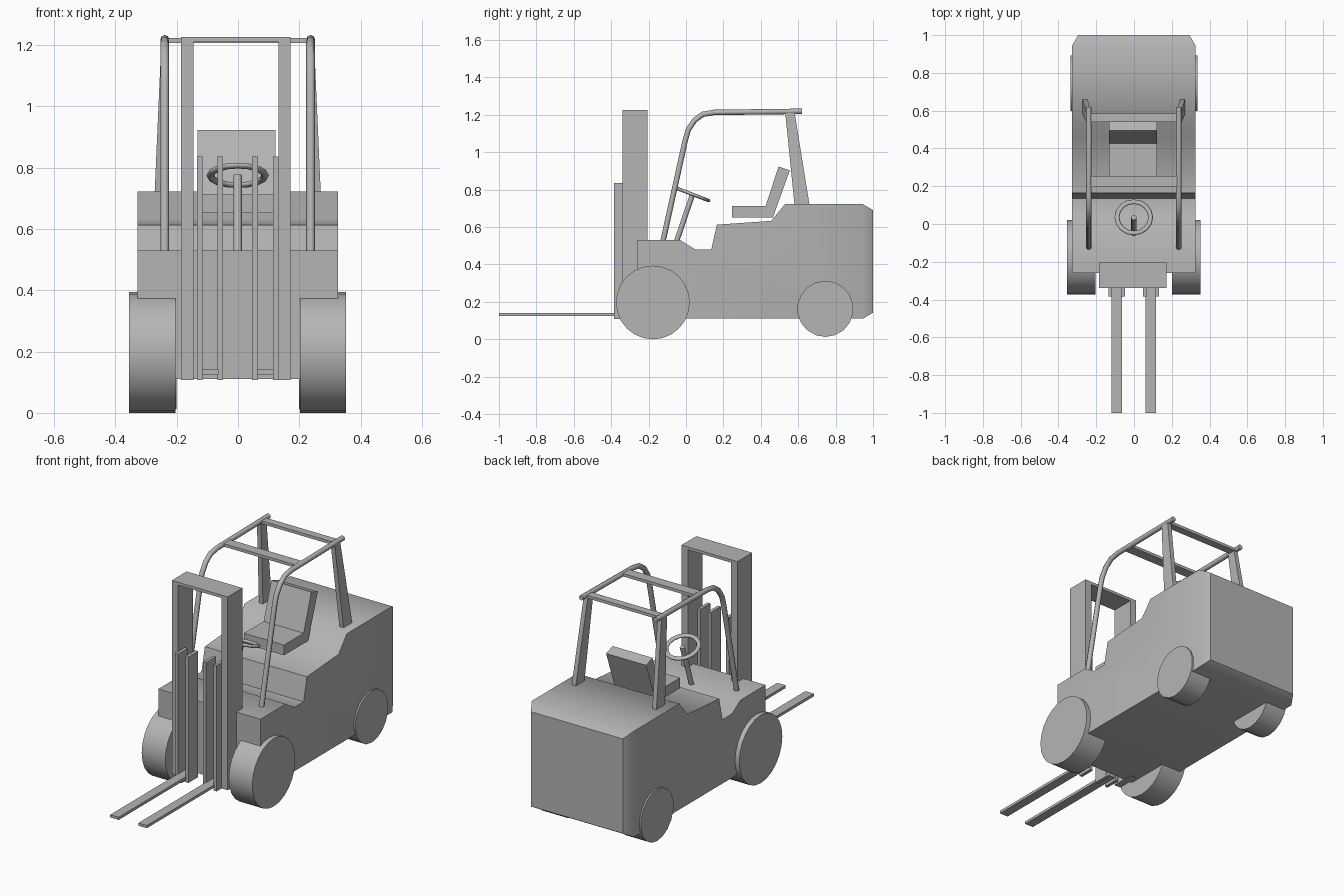
import bpy, bmesh
from math import radians
from mathutils import Vector

if "Cube" in bpy.data.objects:
    bpy.data.objects.remove(bpy.data.objects["Cube"])

CX = -0.001  # the model's symmetry plane

paint = bpy.data.materials.new("dark_grey")
paint.diffuse_color = (0.46, 0.46, 0.46, 1)
paint.use_nodes = True
paint.node_tree.nodes["Principled BSDF"].inputs["Base Color"].default_value = paint.diffuse_color


def smooth_by_angle(ob, angle):
    bpy.ops.object.select_all(action='DESELECT')
    ob.select_set(True)
    bpy.context.view_layer.objects.active = ob
    bpy.ops.object.shade_smooth_by_angle(angle=radians(angle))


def finish(bm, name, smooth=None):
    bmesh.ops.recalc_face_normals(bm, faces=bm.faces[:])
    me = bpy.data.meshes.new(name)
    bm.to_mesh(me)
    bm.free()
    me.materials.append(paint)
    ob = bpy.data.objects.new(name, me)
    bpy.context.collection.objects.link(ob)
    if smooth:
        smooth_by_angle(ob, smooth)
    return ob


def prism(profile, x0, x1):
    """Extrude a (y, z) profile along x."""
    bm = bmesh.new()
    face = bm.faces.new([bm.verts.new((x0, y, z)) for y, z in profile])
    new = bmesh.ops.extrude_face_region(bm, geom=[face])['geom']
    bmesh.ops.translate(bm, vec=(x1 - x0, 0, 0),
                        verts=[v for v in new if isinstance(v, bmesh.types.BMVert)])
    bmesh.ops.recalc_face_normals(bm, faces=bm.faces[:])
    return bm


def box(name, x0, x1, y0, y1, z0, z1):
    return finish(prism([(y0, z0), (y1, z0), (y1, z1), (y0, z1)], x0, x1), name)


def cylinder(name, p, q, r, sides):
    p, q = Vector(p), Vector(q)
    bm = bmesh.new()
    bmesh.ops.create_cone(bm, cap_ends=True, segments=sides, radius1=r, radius2=r,
                          depth=(q - p).length)
    rot = (q - p).to_track_quat('Z', 'Y')
    for v in bm.verts:
        v.co = rot @ v.co + (p + q) / 2
    return finish(bm, name, 40)


def tube(name, points, r):
    """Round bar along a path."""
    cu = bpy.data.curves.new(name, 'CURVE')
    cu.dimensions = '3D'
    cu.bevel_depth, cu.bevel_resolution, cu.use_fill_caps = r, 2, True
    sp = cu.splines.new('POLY')
    sp.points.add(len(points) - 1)
    for pt, co in zip(sp.points, points):
        pt.co = (*co, 1)
    cu.materials.append(paint)
    bpy.context.collection.objects.link(bpy.data.objects.new(name, cu))


# Body with stepped deck and a softly shaded, chamfered counterweight at the back
bm = prism([(-0.26, 0.11), (-0.26, 0.53), (-0.03, 0.53), (0.05, 0.48), (0.135, 0.48),
            (0.165, 0.613), (0.455, 0.633), (0.53, 0.723), (0.945, 0.723), (0.945, 0.11)],
           CX - 0.327, CX + 0.327)
back = max(bm.faces, key=lambda f: f.calc_center_median().y)
bmesh.ops.inset_region(bm, faces=[back], thickness=0.046, depth=0.055)
finish(bm, "body", 58)

# Seat
finish(prism([(0.245, 0.652), (0.465, 0.652), (0.555, 0.903), (0.495, 0.923),
              (0.425, 0.712), (0.245, 0.712)], -0.133, 0.123), "seat")

# Steering column and wheel
cylinder("steering_column", (CX, -0.055, 0.51), (CX, 0.035, 0.775), 0.014, 12)
bpy.ops.mesh.primitive_torus_add(major_segments=16, minor_segments=8, major_radius=0.089,
                                 minor_radius=0.013, location=(CX, 0.035, 0.775),
                                 rotation=(radians(-21), 0, 0))
wheel = bpy.context.object
wheel.name = "steering_wheel"
wheel.scale.z = 0.7
wheel.data.materials.append(paint)
smooth_by_angle(wheel, 60)

# Mast crossbeam
box("mast_top", -0.186, 0.172, -0.34, -0.205, 1.21, 1.227)

for side, s in (("left", -1), ("right", 1)):
    # Wheels
    cylinder("front_wheel_" + side, (CX + s * 0.203, -0.177, 0.197),
             (CX + s * 0.354, -0.177, 0.197), 0.197, 24)
    cylinder("rear_wheel_" + side, (CX + s * 0.2, 0.745, 0.163), (CX + s * 0.336, 0.745, 0.163),
             0.15, 18)

    # Mast upright
    a, b = sorted((-0.007 + s * 0.139, -0.007 + s * 0.179))
    box("mast_upright_" + side, a, b, -0.34, -0.205, 0.108, 1.215)

    # Fork and the two carriage plates holding it
    f = CX + s * 0.09
    box("fork_" + side, f - 0.027, f + 0.027, -1.0, -0.3, 0.125, 0.141)
    for tag, x in (("inner", 0.057), ("outer", 0.124)):
        c = CX + s * x
        box(f"carriage_plate_{tag}_{side}", c - 0.0095, c + 0.0095, -0.385, -0.295, 0.108, 0.836)

    # Overhead guard rail, bent over at the front
    x = CX + s * 0.238
    tube("guard_rail_" + side,
         [(x, y, z) for y, z in ((-0.125, 0.515), (-0.005, 1.06), (0.012, 1.12), (0.045, 1.17),
                                 (0.09, 1.203), (0.15, 1.213), (0.62, 1.219))], 0.0145)

    # Tapered rear guard leg
    bm = prism([(0.58, 0.72), (0.66, 0.72), (0.58, 1.217), (0.53, 1.217)], -0.013, 0.013)
    for v in bm.verts:
        v.co.x += CX + s * (0.258 if v.co.z < 1 else 0.236)
    finish(bm, "guard_leg_" + side)

# Guard crossbars
for name, y0, y1 in (("front", 0.195, 0.255), ("rear", 0.54, 0.585)):
    box("guard_crossbar_" + name, CX - 0.238, CX + 0.238, y0, y1, 1.207, 1.224)
